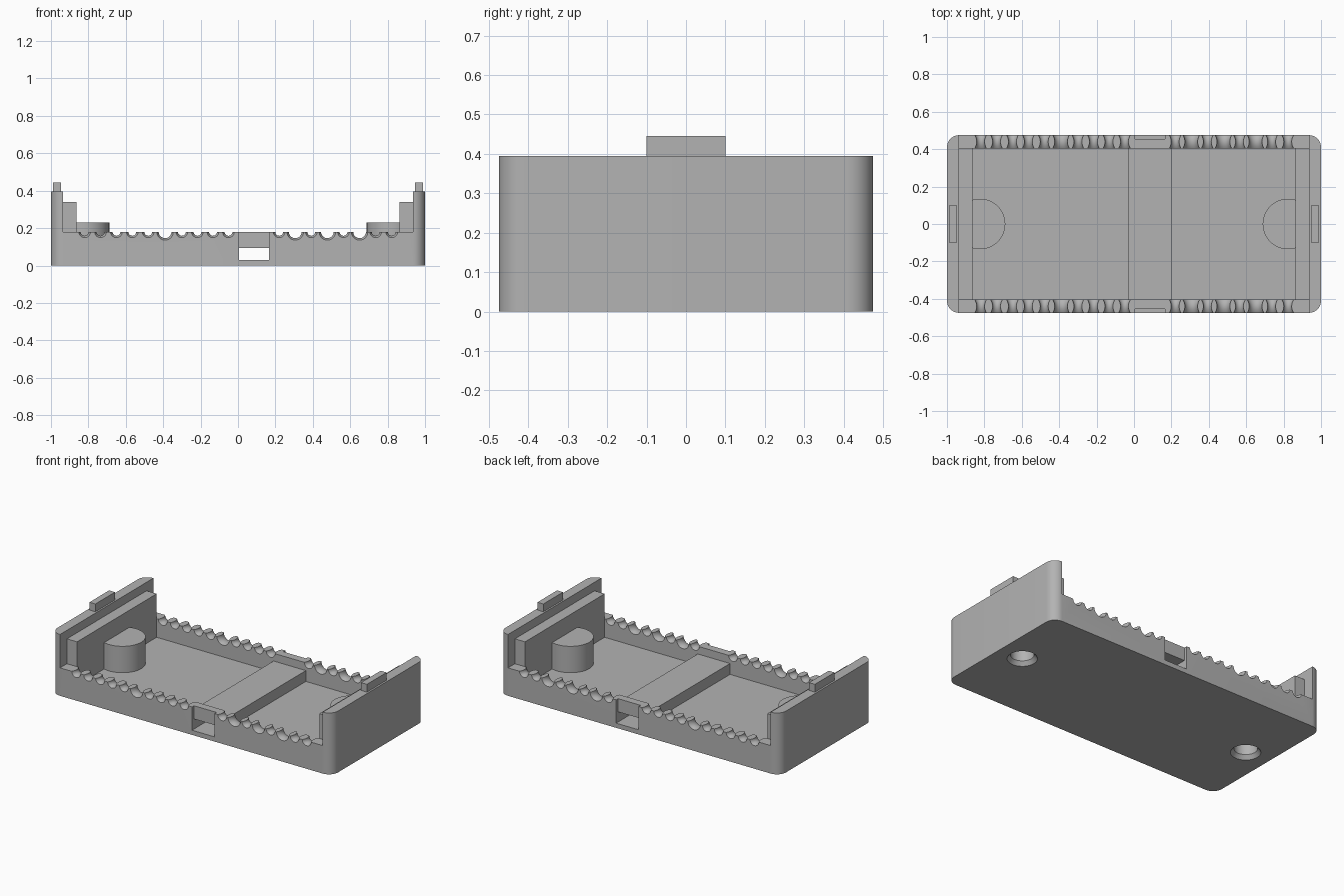
import bpy
import bmesh
import math
from mathutils import Matrix

if "Cube" in bpy.data.objects:
    bpy.data.objects.remove(bpy.data.objects["Cube"], do_unlink=True)

grey = bpy.data.materials.new("plain_grey")
grey.use_nodes = True
colour = (0.45, 0.45, 0.45, 1)
grey.diffuse_color = colour
grey.node_tree.nodes["Principled BSDF"].inputs["Base Color"].default_value = colour


def make(name, bm):
    bmesh.ops.recalc_face_normals(bm, faces=bm.faces)
    mesh = bpy.data.meshes.new(name)
    bm.to_mesh(mesh)
    bm.free()
    mesh.materials.append(grey)
    ob = bpy.data.objects.new(name, mesh)
    bpy.context.scene.collection.objects.link(ob)
    return ob


def box(name, x, y, z, corner=0):
    """Box from (low, high) ranges, with optional rounded upright edges."""
    bm = bmesh.new()
    bmesh.ops.create_cube(bm, size=1)
    for v in bm.verts:
        for i, (low, high) in enumerate((x, y, z)):
            v.co[i] = high if v.co[i] > 0 else low
    if corner:
        upright = [e for e in bm.edges
                   if abs(e.verts[0].co.z - e.verts[1].co.z) > 0.01]
        bmesh.ops.bevel(bm, geom=upright, offset=corner, segments=10,
                        profile=0.5, affect='EDGES')
    return make(name, bm)


def lathe(name, profile, matrix, sides=48):
    """Closed turned solid from (radius, height) pairs."""
    bm = bmesh.new()
    rings = [[bm.verts.new((r * math.cos(2 * math.pi * i / sides),
                            r * math.sin(2 * math.pi * i / sides), h))
              for i in range(sides)] for r, h in profile]
    for a, b in zip(rings, rings[1:]):
        for i in range(sides):
            j = (i + 1) % sides
            bm.faces.new((a[i], a[j], b[j], b[i]))
    bm.faces.new(rings[0])
    bm.faces.new(rings[-1])
    bm.transform(matrix)
    return make(name, bm)


def cut(ob, cutters):
    """Subtract every cutter and bake the result into the mesh."""
    for c in cutters:
        mod = ob.modifiers.new("cut", 'BOOLEAN')
        mod.operation = 'DIFFERENCE'
        mod.solver = 'EXACT'
        mod.object = c
    graph = bpy.context.evaluated_depsgraph_get()
    graph.update()
    mesh = bpy.data.meshes.new_from_object(ob.evaluated_get(graph))
    ob.modifiers.clear()
    ob.data = mesh


SIDE, INNER, END = 0.475, 0.405, 0.935
RAIL_TOP, FLOOR = 0.18, 0.06

# Main tray and centre cover
body = box("tray", (-1, 1), (-SIDE, SIDE), (0, 0.395), corner=0.065)
cover = box("channel_cover", (-0.03, 0.2), (-INNER, INNER), (FLOOR, 0.13))
parts = [body, cover]

# Openings
opening = box("opening_cutter", (-END, END), (-0.6, 0.6), (RAIL_TOP, 0.6))
cavity = box("cavity_cutter", (-END, END), (-INNER, INNER), (FLOOR, 0.5))
tunnel = box("tunnel_cutter", (0.005, 0.165), (-0.6, 0.6), (0.03, 0.095))
body_cuts = [opening, cavity, tunnel]
helpers = list(body_cuts)
for s in (-1, 1):
    notch = box("notch_cutter", (0.005, 0.165),
                sorted((s * 0.455, s * 0.6)), (0.03, 0.25))
    helpers.append(notch)
    body_cuts.append(notch)

# Flared cable grooves along both rails: (position, throat radius)
SMALL, LARGE = 0.021, 0.034
grooves = [(-0.82 + 0.085 * i, SMALL) for i in range(5)]
grooves += [(-0.39, LARGE)]
grooves += [(-0.3 + 0.083 * i, SMALL) for i in range(4)]
grooves += [(0.22 + 0.086 * i, LARGE if i in (1, 3, 5) else SMALL)
            for i in range(8)]
half = (SIDE - INNER) / 2
for s in (-1, 1):
    for x, r in grooves:
        steps = [k / 4 for k in range(-4, 5)]
        profile = [(r + 0.012 * t * t, t * (half + 0.003)) for t in steps]
        place = (Matrix.Translation((x, s * (INNER + half), RAIL_TOP))
                 @ Matrix.Rotation(math.pi / 2, 4, 'X'))
        groove = lathe("groove_cutter", profile, place, sides=28)
        helpers.append(groove)
        body_cuts.append(groove)

# End blocks, bosses, tabs and the chamfered holes beneath
for s, side in ((-1, "right"), (1, "left")):
    block = box(side + "_end_block", sorted((s * 0.863, s * END)),
                (-INNER, INNER), (FLOOR, 0.34))
    boss = lathe(side + "_boss", [(0.135, FLOOR), (0.135, 0.23)],
                 Matrix.Translation((s * 0.823, 0, 0)))
    tab = box(side + "_tab", sorted((s * 0.946, s * 0.988)),
              (-0.1, 0.1), (0.39, 0.445))
    hole = lathe("hole_cutter",
                 [(0.095, -0.01), (0.068, 0.025), (0.068, 0.195)],
                 Matrix.Translation((s * 0.835, 0, 0)))
    trim = box("trim_cutter", sorted((s * 0.9, s * 1.2)), (-0.3, 0.3), (0, 0.5))
    helpers += [hole, trim]
    body_cuts.append(hole)
    cut(block, [hole])
    cut(boss, [trim, hole])
    parts += [block, boss, tab]

cut(body, body_cuts)
cut(cover, [tunnel])

for h in helpers:
    bpy.data.objects.remove(h, do_unlink=True)

# Smooth shading on curves, sharp edges elsewhere
for ob in parts:
    ob.data.shade_smooth()
    ob.data.set_sharp_from_angle(angle=math.radians(30))
